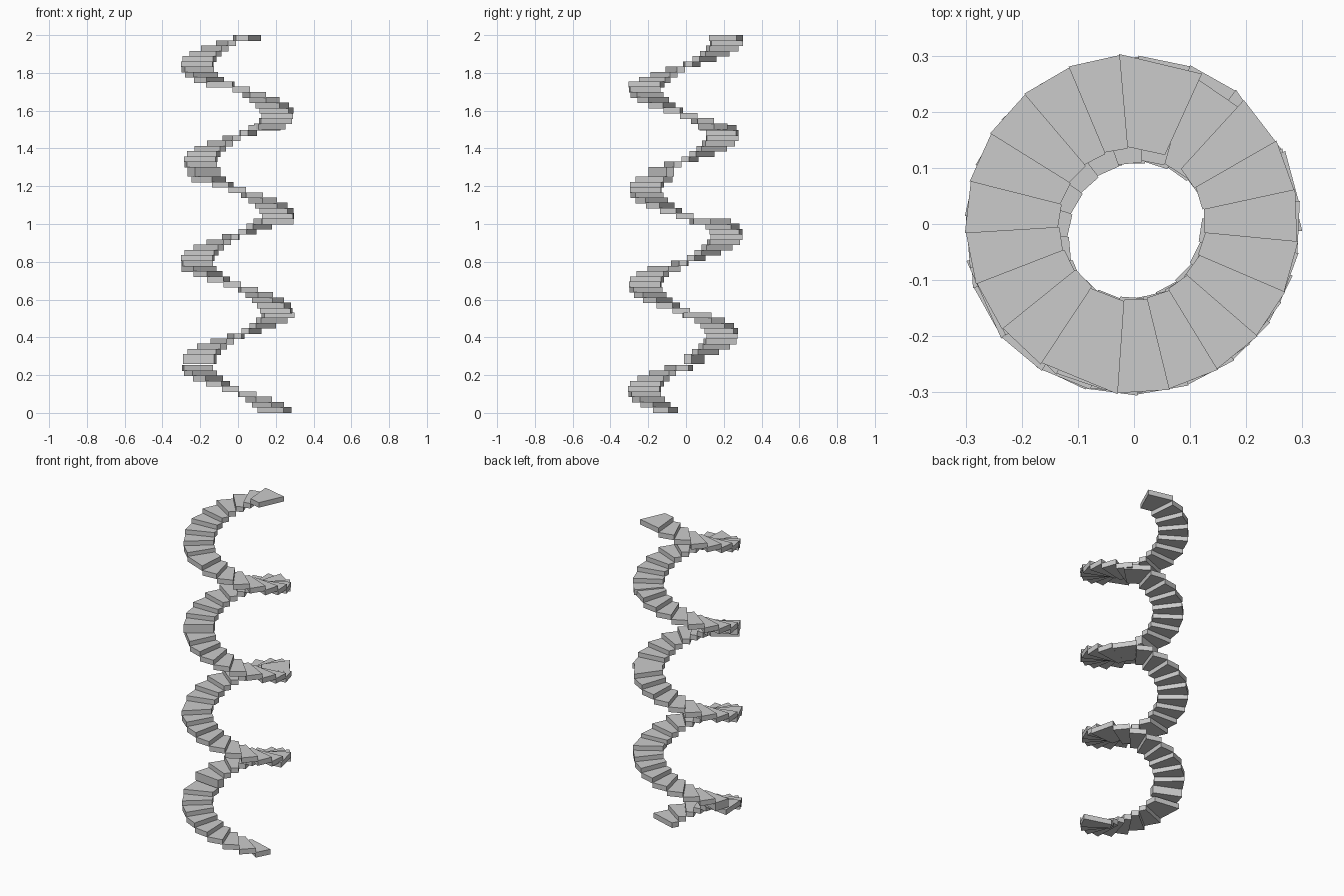
import bpy, bmesh, math

if "Cube" in bpy.data.objects:
    bpy.data.objects.remove(bpy.data.objects["Cube"])

# Dimensions
INNER, OUTER = 0.136, 0.302
FLIGHTS, TREADS = 8, 9
THICK = 0.031
RISE = (2.0 - THICK) / (FLIGHTS * TREADS - 1)
STEP = 17.7                      # turn per tread, degrees
LANDING = 29.5                   # turn taken by the last, wider tread
FLIGHT_TURN = 169.5
START = 236.6 + FLIGHT_TURN * (FLIGHTS - 1)

# Small shift of each flight: x, y, z
SHIFTS = [(-0.006, -0.004, 0.0), (0.008, -0.025, 0.03), (-0.014, 0.0, 0.026),
          (0.0, -0.002, 0.028), (-0.004, 0.002, 0.0), (0.017, -0.023, 0.024),
          (-0.008, -0.002, 0.004), (0.0, 0.002, 0.0)]

stone = bpy.data.materials.new("light_grey_stone")
stone.diffuse_color = (0.6, 0.6, 0.6, 1)
stone.use_nodes = True
stone.node_tree.nodes["Principled BSDF"].inputs["Base Color"].default_value = stone.diffuse_color


def add_wedge(bm, centre, start, sweep, lead_radius, bottom, top):
    """Flat-sided wedge tread, swept clockwise from its start angle."""
    a, b = math.radians(start), math.radians(start - sweep)
    outline = [(INNER, a), (OUTER, a), (lead_radius, b), (INNER - 0.003, b)]
    low, high = [[bm.verts.new((centre[0] + r * math.cos(t),
                                centre[1] + r * math.sin(t), h))
                  for r, t in outline] for h in (bottom, top)]
    bm.faces.new(low)
    bm.faces.new(high[::-1])
    for i in range(4):
        j = (i + 1) % 4
        bm.faces.new((low[i], high[i], high[j], low[j]))


# Stair flights: narrow treads ending in one wide landing
for k, shift in enumerate(SHIFTS):
    bm = bmesh.new()
    for i in range(TREADS):
        last = i == TREADS - 1
        bottom = (k * TREADS + i) * RISE + shift[2]
        top = bottom + THICK
        if i == 0 and k in (1, 5):       # deep first tread meets the landing below
            bottom -= 0.02
        add_wedge(bm, shift, START - k * FLIGHT_TURN - i * STEP + (1.5 if k == 6 else 0),
                  LANDING if last else STEP, 0.292 if last else OUTER - 0.002,
                  bottom, top)
    bmesh.ops.recalc_face_normals(bm, faces=bm.faces)
    mesh = bpy.data.meshes.new(f"stair_flight_{k + 1}")
    bm.to_mesh(mesh)
    bm.free()
    mesh.materials.append(stone)
    flight = bpy.data.objects.new(f"stair_flight_{k + 1}", mesh)
    bpy.context.collection.objects.link(flight)
